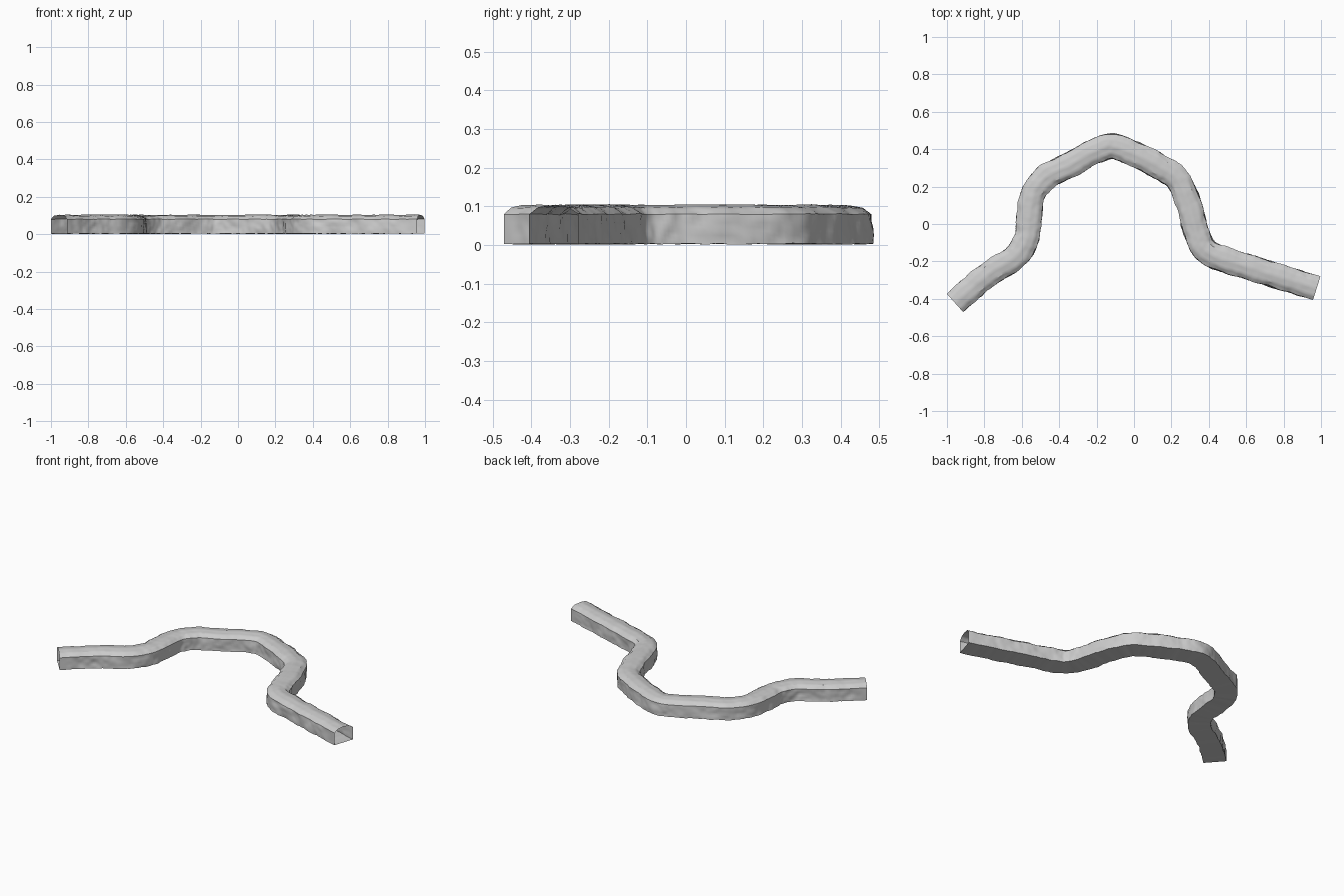
import bpy, bmesh, math
from mathutils import Vector, noise, geometry

if "Cube" in bpy.data.objects:
    bpy.data.objects.remove(bpy.data.objects["Cube"])

# Centre line of the winding wall, seen from above
PATH = [(-0.957, -0.422), (-0.857, -0.333), (-0.755, -0.252), (-0.64, -0.18), (-0.575, -0.08),
        (-0.56, 0.05), (-0.535, 0.17), (-0.465, 0.255), (-0.35, 0.312), (-0.21, 0.39),
        (-0.12, 0.415), (0.0, 0.375), (0.135, 0.307), (0.23, 0.24), (0.295, 0.1),
        (0.338, -0.06), (0.40, -0.155), (0.55, -0.21), (0.70, -0.258), (0.85, -0.303), (0.977, -0.343)]
# Cross-section: flat base, upright sides, low crowned top
SECTION = [(-0.066, 0.003), (-0.066, 0.08), (-0.042, 0.097), (0, 0.104),
           (0.042, 0.097), (0.066, 0.08), (0.066, 0.003)]
STEP = 0.011


def resample(points, step):
    """Split every straight span into pieces about one step long."""
    out = [points[0]]
    for a, b in zip(points, points[1:]):
        n = max(1, round((b - a).length / step))
        out += [a.lerp(b, i / n) for i in range(1, n + 1)]
    return out


def smooth_path(points):
    """Catmull-Rom curve through the points."""
    p = [Vector((x, y, 0)) for x, y in points]
    p = [2 * p[0] - p[1]] + p + [2 * p[-1] - p[-2]]
    out = []
    for a, b, c, d in zip(p, p[1:], p[2:], p[3:]):
        out += geometry.interpolate_bezier(b, b + (c - a) / 6, c - (d - b) / 6, c, 13)[:-1]
    return out + [p[-2]]


spine = smooth_path(PATH)
profile = resample([Vector(s) for s in SECTION], STEP)
bm = bmesh.new()
rings = []
for i, p in enumerate(spine):
    t = (spine[min(i + 1, len(spine) - 1)] - spine[max(i - 1, 0)]).normalized()
    side = Vector((t.y, -t.x, 0))
    fade = min(1, i / 8, (len(spine) - 1 - i) / 8)
    ring = []
    for q in profile:
        co = p + side * q.x + Vector((0, 0, q.y))
        # Lumpy earth surface: broad swells plus fine bumps
        bump = 0.007 * noise.noise(co * 13) + 0.004 * noise.noise(co * 38)
        sway = max(-1, min(1, q.x / 0.05))
        co += side * sway * bump * fade
        if q.y > 0.06:
            co.z += 0.3 * bump
        elif q.y < 0.004:
            co.z += 0.003 * noise.noise(co * 30)
        ring.append(bm.verts.new(co))
    rings.append(ring)

# Crown, sides and flat underside; the two ends stay open
for a, b in zip(rings, rings[1:]):
    for j in range(len(profile)):
        k = (j + 1) % len(profile)
        bm.faces.new((a[j], b[j], b[k], a[k]))
bmesh.ops.recalc_face_normals(bm, faces=bm.faces)
# Open tube: make sure the underside points down
under = min(bm.faces, key=lambda f: f.calc_center_median().z)
if under.normal.z > 0:
    bmesh.ops.reverse_faces(bm, faces=bm.faces)

mesh = bpy.data.meshes.new("earth_wall")
bm.to_mesh(mesh)
bm.free()
wall = bpy.data.objects.new("earth_wall", mesh)
bpy.context.collection.objects.link(wall)
bpy.context.view_layer.objects.active = wall
wall.select_set(True)
bpy.ops.object.shade_smooth_by_angle(angle=math.radians(30))
